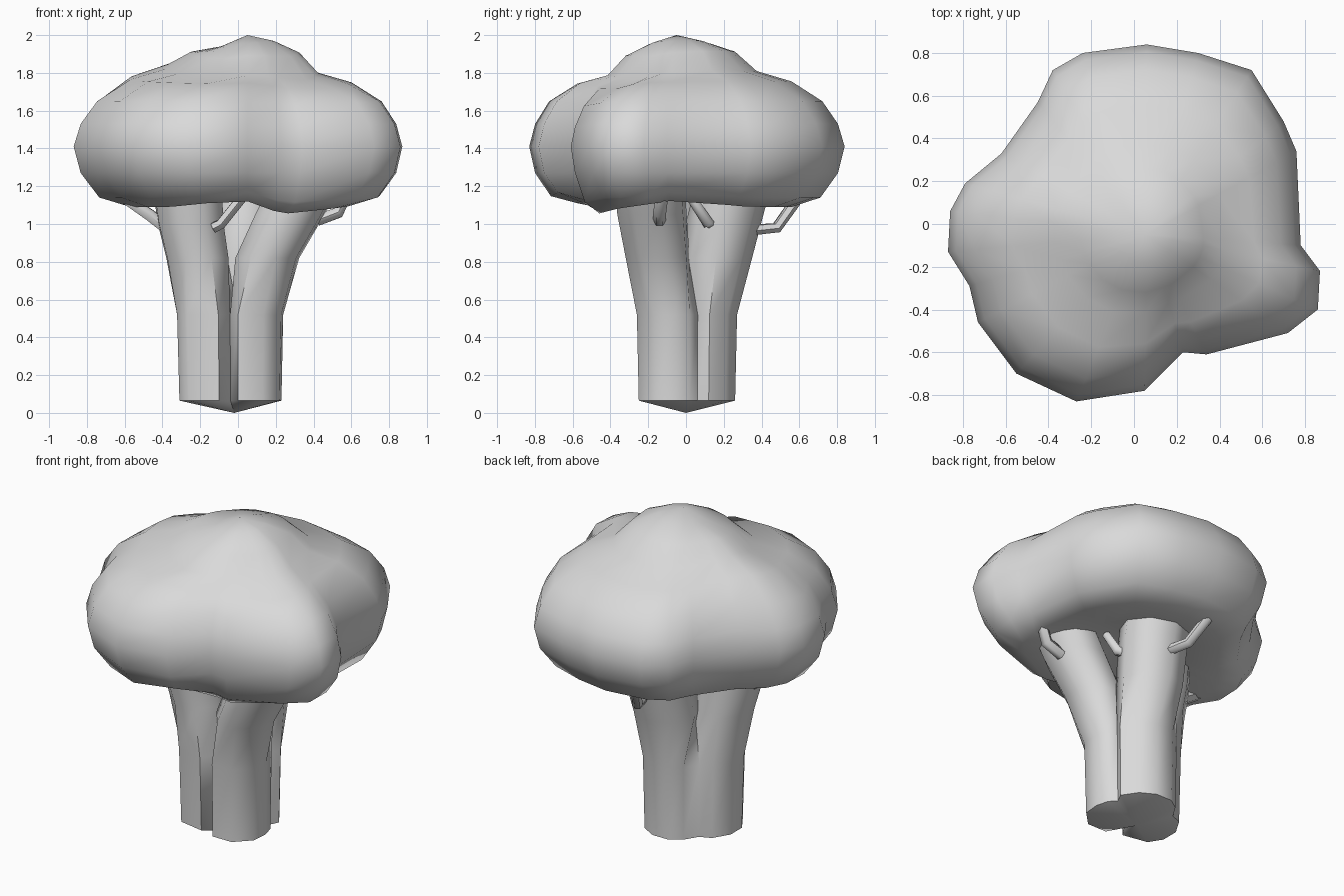
import bpy, bmesh, math
from mathutils import Vector

if "Cube" in bpy.data.objects:
    bpy.data.objects.remove(bpy.data.objects["Cube"])

grey = bpy.data.materials.new("plain_grey")
grey.diffuse_color = (0.7, 0.7, 0.7, 1)
grey.use_nodes = True
grey.node_tree.nodes["Principled BSDF"].inputs["Base Color"].default_value = grey.diffuse_color


def finish(name, bm, angle):
    bmesh.ops.recalc_face_normals(bm, faces=bm.faces[:])
    me = bpy.data.meshes.new(name)
    bm.to_mesh(me)
    bm.free()
    ob = bpy.data.objects.new(name, me)
    bpy.context.collection.objects.link(ob)
    me.materials.append(grey)
    bpy.ops.object.select_all(action='DESELECT')
    ob.select_set(True)
    bpy.context.view_layer.objects.active = ob
    bpy.ops.object.shade_smooth_by_angle(angle=math.radians(angle))


def make(name, rings, bottom, top, angle=60):
    """Skin a stack of equal-length rings (bottom to top) with a fan at each end."""
    bm = bmesh.new()
    rows = [[bm.verts.new(p) for p in r] for r in rings]
    n = len(rows[0])
    lo, hi = bm.verts.new(bottom), bm.verts.new(top)
    for i in range(n):
        j = (i + 1) % n
        for a, b in zip(rows, rows[1:]):
            bm.faces.new((a[i], a[j], b[j], b[i]))
        bm.faces.new((lo, rows[0][j], rows[0][i]))
        bm.faces.new((hi, rows[-1][i], rows[-1][j]))
    finish(name, bm, angle)


def tube(name, path, sides):
    """Tube along (x, y, z, radius) points."""
    pts = [Vector(p[:3]) for p in path]
    rings = []
    for k, p in enumerate(pts):
        d = (pts[min(k + 1, len(pts) - 1)] - pts[max(k - 1, 0)]).normalized()
        q = Vector((0, 0, 1)).rotation_difference(d)
        r = path[k][3]
        rings.append([p + q @ Vector((r * math.cos(a), r * math.sin(a), 0))
                      for a in (math.tau * (i + 0.5) / sides for i in range(sides))])
    make(name, rings, pts[0], pts[-1])


# crown: plan outline scaled through rings of (scale, height), rounder towards the top
outline = [(0.78, -0.10), (0.76, 0.34), (0.70, 0.48), (0.55, 0.72), (0.30, 0.80),
           (0.06, 0.84), (-0.24, 0.80), (-0.38, 0.72), (-0.45, 0.57), (-0.62, 0.33),
           (-0.79, 0.19), (-0.86, 0.06), (-0.87, -0.13), (-0.77, -0.29), (-0.73, -0.46),
           (-0.55, -0.70), (-0.27, -0.83), (0.05, -0.78), (0.23, -0.60), (0.34, -0.61),
           (0.72, -0.51), (0.86, -0.40), (0.87, -0.22)]
levels = [(0.40, 1.15), (0.70, 1.09), (0.86, 1.14), (0.96, 1.27), (1.0, 1.41), (0.96, 1.53),
          (0.87, 1.65), (0.70, 1.755), (0.50, 1.81), (0.37, 1.915), (0.18, 1.975)]
upper_bumps = [(-0.40, 0.10, 0.06), (-0.15, 0.0, -0.04), (-0.12, -0.36, -0.04), (0.36, -0.36, -0.06)]
lower_bumps = [(0.27, -0.42, -0.04), (0.0, -0.58, 0.04), (0.6, 0.0, 0.04)]


def bump(x, y, items):
    return sum(h * math.exp(-((x - a) ** 2 + (y - b) ** 2) / 0.04) for a, b, h in items)


rings = []
for s, z in levels:
    ring = []
    w = min(1, max(0, (s - 0.3) / 0.6))
    for x, y in outline:
        f = s * (w + (1 - w) * 0.78 / math.hypot(x, y))
        px, py = x * f + 0.06 * (1 - s), y * f - 0.05 * (1 - s)
        dz = bump(px, py, upper_bumps) if z > 1.5 else bump(px, py, lower_bumps) if z < 1.2 else 0
        ring.append((px, py, z + dz))
    rings.append(ring)
make("crown", rings, (0.02, -0.02, 1.19), (0.05, -0.05, 2.0), 80)

# trunk: three sectors sharing a middle, each rising into its own round limb
middle, groove, right_slit, back_slit = (0, 0), (-0.04, -0.13), (0.17, 0.06), (-0.18, 0.13)
limbs = [  # outward angle, sector outline, round sections (x, y, z, radius)
    (-30, [middle, groove, (0.0, -0.25), (0.13, -0.25), (0.22, -0.16), (0.23, -0.06), (0.21, 0.02), right_slit],
     [(0.155, -0.15, 0.82, 0.175), (0.275, -0.18, 1.05, 0.19), (0.35, -0.19, 1.2, 0.19)]),
    (90, [middle, right_slit, (0.20, 0.12), (0.14, 0.21), (0.05, 0.26), (-0.06, 0.26), (-0.13, 0.21), back_slit],
     [(0.02, 0.16, 0.82, 0.19), (0.04, 0.21, 1.05, 0.2), (0.05, 0.25, 1.2, 0.2)]),
    (205, [middle, back_slit, (-0.25, 0.10), (-0.31, 0.0), (-0.31, -0.11), (-0.26, -0.19), (-0.10, -0.22), groove],
     [(-0.215, -0.07, 0.82, 0.175), (-0.25, -0.09, 1.0, 0.185), (-0.27, -0.11, 1.2, 0.195)]),
]
bm = bmesh.new()
for angle, sector, rounds in limbs:
    rows = [[(x, y, 0.065) for x, y in sector], [(x * 1.04, y * 1.04, 0.52) for x, y in sector]]
    for x, y, z, r in rounds:
        a0 = math.radians(angle + 180)
        rows.append([(x + r * math.cos(a0 + i * math.pi / 4), y + r * math.sin(a0 + i * math.pi / 4), z)
                     for i in range(8)])
    rows = [[bm.verts.new(p) for p in row] for row in rows]
    tip = bm.verts.new((-0.02, 0, 0))
    for k in range(len(rows) - 1):
        for i in range(8):
            j = (i + 1) % 8
            if k == 0 and i in (0, 7):
                continue
            bm.faces.new((rows[k][i], rows[k][j], rows[k + 1][j], rows[k + 1][i]))
    for i in range(1, 7):
        bm.faces.new((tip, rows[0][i + 1], rows[0][i]))
bmesh.ops.remove_doubles(bm, verts=bm.verts[:], dist=0.001)
bmesh.ops.delete(bm, geom=[v for v in bm.verts if not v.link_faces], context='VERTS')
finish("trunk_and_limbs", bm, 50)

# short twigs
twigs = {
    "left_twig": [(-0.38, -0.10, 0.98, 0.035), (-0.47, -0.12, 1.05, 0.035), (-0.62, -0.14, 1.15, 0.03)],
    "right_twig": [(0.42, -0.14, 1.02, 0.035), (0.53, -0.14, 1.06, 0.035), (0.59, -0.12, 1.18, 0.03)],
    "middle_twig": [(-0.13, -0.22, 0.98, 0.03), (-0.09, -0.23, 1.0, 0.03), (0.03, -0.25, 1.15, 0.03)],
    "inner_twig": [(0.16, 0.14, 1.0, 0.03), (0.22, 0.12, 1.0, 0.03), (0.22, 0.02, 1.15, 0.025)],
    "back_twig": [(0.04, 0.36, 0.97, 0.03), (0.0, 0.48, 0.98, 0.03), (-0.06, 0.58, 1.12, 0.03)],
}
for name, path in twigs.items():
    tube(name, path, 6)
